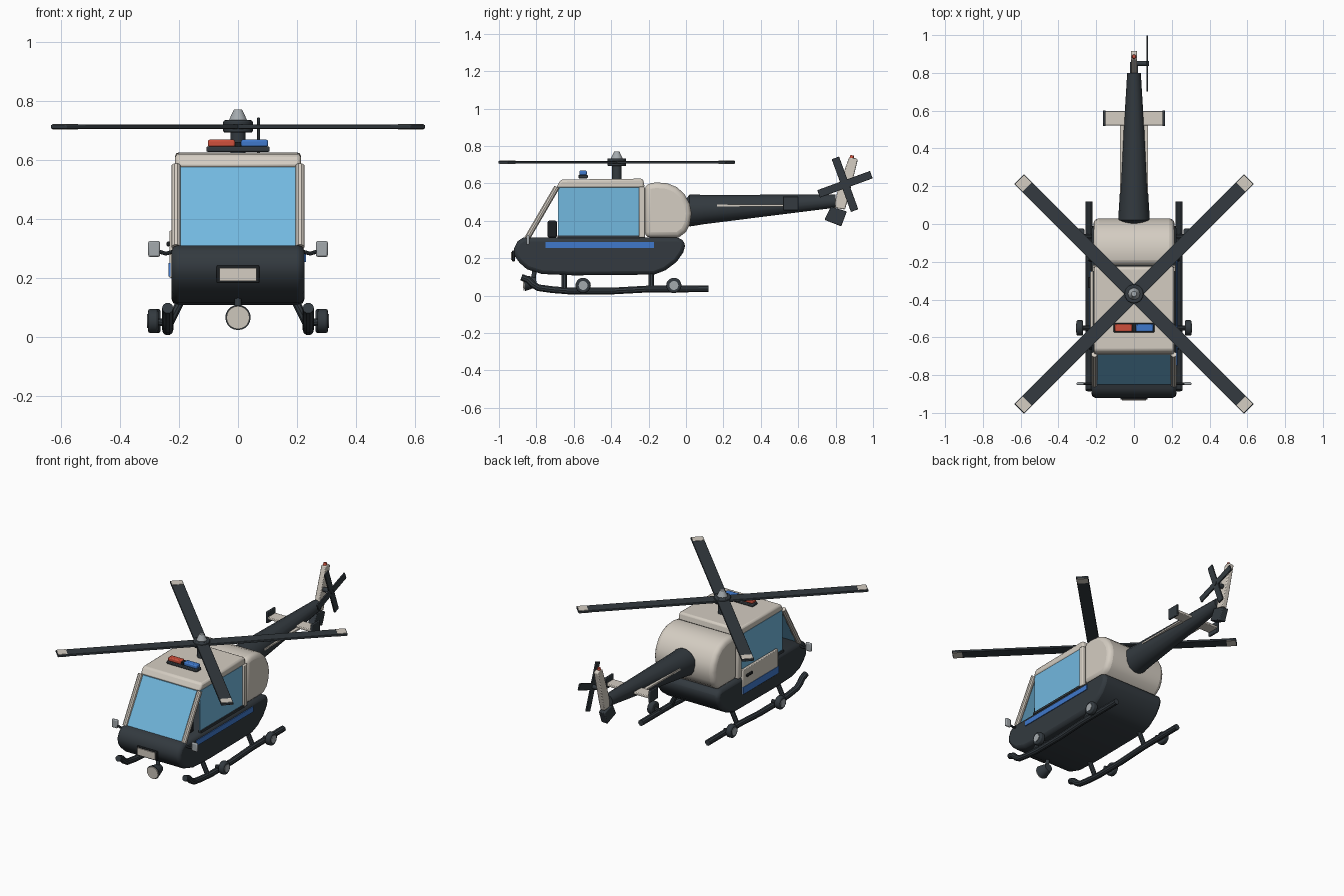
import bpy, bmesh, math
from mathutils import Vector, Matrix

cube = bpy.data.objects.get("Cube")
if cube:
    bpy.data.objects.remove(cube, do_unlink=True)

def material(name, r, g, b):
    m = bpy.data.materials.new(name)
    m.use_nodes = True
    m.diffuse_color = (r, g, b, 1)
    m.node_tree.nodes["Principled BSDF"].inputs["Base Color"].default_value = (r, g, b, 1)
    return m

CREAM = material("cream", .66, .61, .54)
DARK = material("dark slate", .033, .042, .05)
BLACK = material("black", .012, .014, .016)
GLASS = material("glass blue", .17, .48, .74)
BLUE = material("blue", .05, .19, .6)
RED = material("red", .62, .08, .045)
GREY = material("grey", .37, .4, .42)
made = []

def finish(name, bm, mat, bevel=0, segments=2):
    bmesh.ops.recalc_face_normals(bm, faces=bm.faces)
    mesh = bpy.data.meshes.new(name)
    bm.to_mesh(mesh)
    bm.free()
    mesh.materials.append(mat)
    ob = bpy.data.objects.new(name, mesh)
    bpy.context.collection.objects.link(ob)
    if bevel:
        mod = ob.modifiers.new("soft edges", "BEVEL")
        mod.width, mod.segments = bevel, segments
        mod.limit_method = "ANGLE"
        mod.angle_limit = math.radians(40)
    made.append(ob)
    return ob

def box(name, centre, size, mat, bevel=0, turn=None):
    bm = bmesh.new()
    bmesh.ops.create_cube(bm, size=1)
    m = Matrix.Translation(centre) @ (turn or Matrix()) @ Matrix.Diagonal((*size, 1))
    bm.transform(m)
    return finish(name, bm, mat, bevel)

def side_profile(name, points, x0, x1, mat, bevel=0, segments=2):
    """Extrude a (y, z) outline across x."""
    bm = bmesh.new()
    face = bm.faces.new([bm.verts.new((x0, y, z)) for y, z in points])
    new = bmesh.ops.extrude_face_region(bm, geom=[face])["geom"]
    verts = [v for v in new if isinstance(v, bmesh.types.BMVert)]
    bmesh.ops.translate(bm, verts=verts, vec=(x1 - x0, 0, 0))
    return finish(name, bm, mat, bevel, segments)

def rod(name, a, b, r1, mat, r2=None, sides=20, bevel=0):
    a, b = Vector(a), Vector(b)
    bm = bmesh.new()
    bmesh.ops.create_cone(bm, cap_ends=True, segments=sides, radius1=r1,
                          radius2=r1 if r2 is None else r2, depth=(b - a).length)
    turn = Vector((0, 0, 1)).rotation_difference(b - a).to_matrix().to_4x4()
    bm.transform(Matrix.Translation((a + b) / 2) @ turn)
    return finish(name, bm, mat, bevel)

def loft(name, sections, mat, sides=14):
    """Skin oval rings given as (y, z, x radius, z radius)."""
    bm = bmesh.new()
    rings = []
    for y, z, rx, rz in sections:
        angles = [math.tau * i / sides for i in range(sides)]
        rings.append([bm.verts.new((rx * math.cos(t), y, z + rz * math.sin(t))) for t in angles])
    for a, b in zip(rings, rings[1:]):
        for i in range(sides):
            j = (i + 1) % sides
            bm.faces.new((a[i], a[j], b[j], b[i]))
    bm.faces.new(rings[0])
    bm.faces.new(rings[-1])
    return finish(name, bm, mat)

def tube(name, points, radius, mat):
    curve = bpy.data.curves.new(name, "CURVE")
    curve.dimensions = "3D"
    curve.bevel_depth, curve.bevel_resolution = radius, 3
    curve.use_fill_caps = True
    spline = curve.splines.new("POLY")
    spline.points.add(len(points) - 1)
    for p, co in zip(spline.points, points):
        p.co = (*co, 1)
    curve.materials.append(mat)
    ob = bpy.data.objects.new(name, curve)
    bpy.context.collection.objects.link(ob)
    bpy.ops.object.select_all(action="DESELECT")
    ob.select_set(True)
    bpy.context.view_layer.objects.active = ob
    bpy.ops.object.convert(target="MESH")
    made.append(bpy.context.object)

# Lower hull and rear engine housing
side_profile("hull", [(-.87, .31), (-.9, .29), (-.92, .25), (-.915, .21), (-.89, .175), (-.85, .14),
             (-.77, .115), (-.6, .108), (-.17, .112), (-.11, .135), (-.05, .18), (-.015, .23),
             (-.005, .265), (-.015, .3), (-.05, .31)], -.225, .225, DARK, .02)
side_profile("engine_housing", [(-.22, .31), (-.22, .595), (-.16, .605), (-.1, .6), (-.05, .58),
             (-.01, .545), (.02, .49), (.03, .44), (.02, .38), (0, .34), (-.04, .31)],
             -.215, .215, CREAM, .03, 3)

# Cabin roof, windshield and dashboard
side_profile("roof", [(-.695, .575), (-.67, .62), (-.23, .625), (-.22, .575)], -.213, .213, CREAM, .012)
side_profile("windshield", [(-.85, .31), (-.84, .31), (-.68, .575), (-.69, .575)], -.198, .198, GLASS)
box("dashboard", (0, -.715, .355), (.34, .05, .09), BLACK, .008)

# Pillars and side windows
for s, side in ((1, "left"), (-1, "right")):
    tube(side + "_front_pillar", [(s * .21, -.85, .305), (s * .21, -.69, .58)], .016, CREAM)
    box(side + "_rear_pillar", (s * .208, -.235, .445), (.026, .034, .27), CREAM, .005)
    box(side + "_window", (s * .205, -.467, .445), (.01, .435, .265), GLASS)
    box(side + "_window_sill", (s * .208, -.467, .315), (.02, .44, .014), DARK)

# Left stripe, right door with stripe and handle
box("left_stripe", (.226, -.46, .27), (.008, .58, .034), BLUE)
box("door_panel", (-.223, -.43, .28), (.018, .36, .16), CREAM, .004)
box("door_stripe", (-.231, -.43, .228), (.008, .36, .045), BLUE)
box("door_handle", (-.236, -.31, .315), (.012, .06, .016), BLACK, .004)

# Nose plate and search light
box("plate_frame", (0, -.922, .212), (.145, .014, .06), BLACK, .004)
box("nose_plate", (0, -.931, .212), (.125, .008, .044), CREAM)
rod("search_light", (0, -.8, .072), (0, -.865, .066), .026, DARK, .043)
rod("search_light_lens", (0, -.865, .066), (0, -.872, .0655), .039, CREAM)
rod("search_light_stem", (0, -.82, .07), (0, -.81, .13), .012, DARK)

# Mirrors, skids, struts and wheels
for s, side in ((1, "left"), (-1, "right")):
    tube(side + "_mirror_arm", [(s * .215, -.845, .29), (s * .245, -.845, .282), (s * .27, -.845, .29)], .007, DARK)
    box(side + "_mirror", (s * .284, -.845, .298), (.04, .016, .054), GREY, .006)
    path = [(.12, .036), (-.2, .035), (-.4, .024), (-.62, .024), (-.72, .032), (-.79, .042),
            (-.82, .06), (-.845, .085), (-.88, .098)]
    tube(side + "_skid", [(s * .238, y, z) for y, z in path], .019, DARK)
    for y, end, x in ((-.65, "front", .287), (-.185, "rear", .28)):
        rod(f"{side}_{end}_strut", (s * .19, y, .13), (s * .238, y, .035), .015, DARK, sides=10)
        wy = y + (.1 if end == "front" else .12)
        rod(f"{side}_{end}_wheel", (s * (x - .018), wy, .054), (s * (x + .018), wy, .054), .041, DARK, bevel=.008)
        rod(f"{side}_{end}_hubcap", (s * x, wy, .054), (s * (x + .021), wy, .054), .024, GREY)
        rod(f"{side}_{end}_axle", (s * .23, wy, .045), (s * x, wy, .054), .013, DARK, sides=10)

# Light bar on the roof
box("light_bar_base", (0, -.55, .636), (.215, .05, .018), DARK, .004)
box("red_light", (-.056, -.55, .656), (.092, .04, .024), RED, .006)
box("blue_light", (.056, -.55, .656), (.092, .04, .024), BLUE, .006)
box("light_bar_middle", (0, -.55, .652), (.02, .036, .018), BLACK)

# Main rotor
HY, HZ = -.37, .712
rod("rotor_mast", (0, HY, .61), (0, HY, HZ), .026, DARK)
rod("rotor_hub", (0, HY, .692), (0, HY, .734), .05, DARK, bevel=.006)
rod("rotor_cap", (0, HY, .734), (0, HY, .77), .031, GREY, .014)
for i in range(4):
    turn = Matrix.Rotation(math.radians(45 + 90 * i), 4, "Z")
    hub = Vector((0, HY, HZ))
    box(f"rotor_blade_{i + 1}", hub + turn @ Vector((.44, 0, 0)), (.84, .074, .014), DARK, .003, turn)
    box(f"blade_tip_{i + 1}", hub + turn @ Vector((.828, 0, 0)), (.055, .066, .018), CREAM, 0, turn)

# Tail boom with strakes and stabiliser
loft("tail_boom", [(-.01, .455, .05, .05), (.02, .455, .084, .088), (.1, .46, .079, .08),
                   (.8, .505, .036, .036)], DARK)
box("tail_strake", (0, .345, .482), (.15, .36, .01), CREAM)
box("stabiliser", (0, .56, .488), (.31, .078, .016), CREAM, .004)
for s, side in ((1, "left"), (-1, "right")):
    box(side + "_end_plate", (s * .158, .56, .493), (.014, .084, .074), DARK, .004)

# Tail fin, beacon and lower fin
side_profile("tail_fin", [(.79, .47), (.85, .46), (.87, .53), (.918, .725), (.905, .737), (.87, .735), (.81, .56)],
             -.016, .016, CREAM, .005)
rod("tail_beacon", (0, .885, .73), (0, .888, .75), .013, RED, .009)
side_profile("lower_fin", [(.775, .475), (.86, .45), (.83, .37), (.74, .405)], -.022, .022, DARK, .005)

# Tail rotor
hub = Vector((.07, .85, .595))
rod("tail_rotor_axle", (0, .85, .595), (.08, .85, .595), .014, DARK)
for i in range(2):
    turn = Matrix.Rotation(math.radians(20 + 90 * i), 4, "X")
    box(f"tail_rotor_blade_{i + 1}", hub, (.01, .3, .042), DARK, .002, turn)

# Smooth the rounded surfaces and keep hard edges crisp
bpy.ops.object.select_all(action="DESELECT")
for ob in made:
    ob.select_set(True)
bpy.context.view_layer.objects.active = made[0]
bpy.ops.object.shade_smooth_by_angle(angle=math.radians(35))
